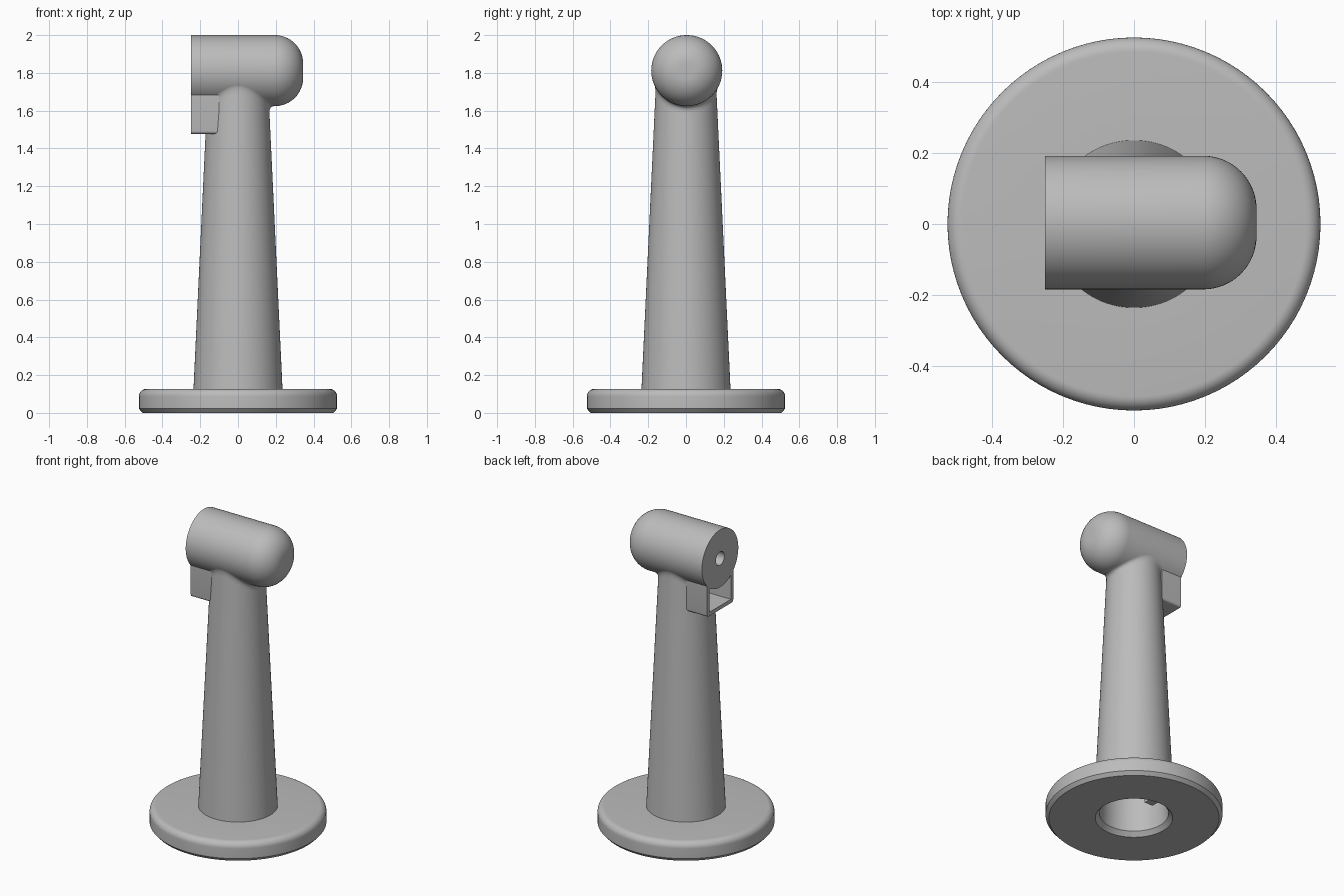
import bpy, bmesh, math
from mathutils import Matrix, Vector

cube = bpy.data.objects.get("Cube")
if cube:
    bpy.data.objects.remove(cube, do_unlink=True)

# One plain grey for the whole stand
GREY = (0.5, 0.5, 0.5, 1)
grey = bpy.data.materials.new("plain grey")
grey.use_nodes = True
grey.diffuse_color = GREY
grey.node_tree.nodes["Principled BSDF"].inputs["Base Color"].default_value = GREY

HEAD_R, HEAD_Z, HEAD_Y = 0.188, 1.812, 0.004


def finish(name, bm):
    bmesh.ops.remove_doubles(bm, verts=bm.verts, dist=1e-5)
    bmesh.ops.recalc_face_normals(bm, faces=bm.faces)
    mesh = bpy.data.meshes.new(name)
    bm.to_mesh(mesh)
    bm.free()
    mesh.materials.append(grey)
    obj = bpy.data.objects.new(name, mesh)
    bpy.context.collection.objects.link(obj)
    return obj


def activate(obj):
    bpy.ops.object.select_all(action='DESELECT')
    obj.select_set(True)
    bpy.context.view_layer.objects.active = obj


def smooth(obj):
    activate(obj)
    bpy.ops.object.shade_smooth_by_angle(angle=math.radians(30))


def lathe(name, profile, closed=True, matrix=Matrix(), steps=96):
    """Spin (radius, height) points around z."""
    bm = bmesh.new()
    verts = [bm.verts.new((r, 0, z)) for r, z in profile]
    pairs = list(zip(verts, verts[1:]))
    if closed:
        pairs.append((verts[-1], verts[0]))
    edges = [bm.edges.new(p) for p in pairs]
    bmesh.ops.spin(bm, geom=verts + edges, cent=(0, 0, 0), axis=(0, 0, 1),
                   angle=math.tau, steps=steps, use_duplicate=False)
    bm.transform(matrix)
    return finish(name, bm)


def box(name, low, high):
    bm = bmesh.new()
    low, high = Vector(low), Vector(high)
    bmesh.ops.create_cube(bm, size=1, matrix=Matrix.Translation((low + high) / 2)
                          @ Matrix.Diagonal((*(high - low), 1)))
    return finish(name, bm)


def cut(obj, cutter):
    mod = obj.modifiers.new("cut", 'BOOLEAN')
    mod.operation, mod.solver, mod.object = 'DIFFERENCE', 'EXACT', cutter
    activate(obj)
    bpy.ops.object.modifier_apply(modifier=mod.name)


def arc(cx, cz, radius, start, end, n):
    return [(cx + radius * math.cos(math.radians(start + (end - start) * i / n)),
             cz + radius * math.sin(math.radians(start + (end - start) * i / n)))
            for i in range(n + 1)]


# Round base with rounded top rim, chamfered bottom and open centre
base = lathe("base", [(0.23, 0), (0.505, 0), (0.525, 0.022)]
             + arc(0.485, 0.087, 0.04, 0, 90, 8) + [(0.2, 0.127), (0.205, 0.028)])
smooth(base)

# Hollow tapered column
column = lathe("column", [(0.236, 0.12), (0.165, 1.62), (0.159, 1.75), (0, 1.75),
                          (0, 1.6), (0.135, 1.6), (0.202, 0.12)])

# Horizontal head with domed end
to_x = Matrix.Translation((0, HEAD_Y, HEAD_Z)) @ Matrix.Rotation(math.pi / 2, 4, 'Y')
head = lathe("head", [(0, -0.25), (HEAD_R, -0.25)]
             + arc(0.038, 0.195, 0.15, 0, 90, 16) + [(0, 0.345)],
             closed=False, matrix=to_x)
bore = lathe("bore_cutter", [(0, -0.3), (0.044, -0.3), (0.044, 0.1), (0, 0.1)],
             closed=False, matrix=to_x, steps=32)
cut(head, bore)
smooth(head)

# Socket box under the open end of the head, with rounded lower edges
socket = box("socket", (-0.25, -0.132, 1.477), (-0.1, 0.138, 1.75))
bm = bmesh.new()
bm.from_mesh(socket.data)
lower = [e for e in bm.edges if all(v.co.z < 1.5 for v in e.verts)
         and abs(e.verts[0].co.y - e.verts[1].co.y) < 0.01]
bmesh.ops.bevel(bm, geom=lower, offset=0.015, segments=4, profile=0.5, affect='EDGES')
bm.to_mesh(socket.data)
bm.free()
pocket = box("pocket_cutter", (-0.3, -0.107, 1.502), (-0.04, 0.113, 1.72))
for part in (socket, column):
    cut(part, pocket)
    smooth(part)

# Small locating lug inside the base opening
smooth(box("lug", (-0.03, 0.135, 0.035), (0.03, 0.215, 0.075)))


# Soft blend between column and head
def column_r(z):
    return 0.236 - (z - 0.12) * 0.0473


def head_bottom(y):
    y = min(abs(y - HEAD_Y), HEAD_R * 0.985)
    return HEAD_Z - math.sqrt(HEAD_R ** 2 - y ** 2)


bm = bmesh.new()
rows = []
COUNT = 96
for i in range(COUNT):
    t = math.tau * i / COUNT
    if math.cos(t) < -0.62:
        rows.append(None)
        continue
    direction = Vector((math.cos(t), math.sin(t), 0))

    def at(r, z):
        return direction * r + Vector((0, 0, z))

    r = column_r(1.66)
    z = head_bottom(r * direction.y)
    r = column_r(z)
    low = at(column_r(z - 0.035), z - 0.035)
    mid = at(r, z)
    out = r + 0.03 * (1 - 0.6 * abs(direction.y))
    high = at(out, head_bottom(out * direction.y))
    rows.append([bm.verts.new(low * (1 - s) ** 2 + mid * 2 * s * (1 - s) + high * s * s)
                 for s in (k / 6 for k in range(7))])
for a, b in zip(rows, rows[1:] + rows[:1]):
    if a and b:
        for k in range(6):
            bm.faces.new((a[k], b[k], b[k + 1], a[k + 1]))
blend = finish("neck_blend", bm)
if sum(p.normal.z * p.area for p in blend.data.polygons) > 0:
    blend.data.flip_normals()
smooth(blend)

# Remove the cutters
for cutter in (bore, pocket):
    bpy.data.objects.remove(cutter, do_unlink=True)
